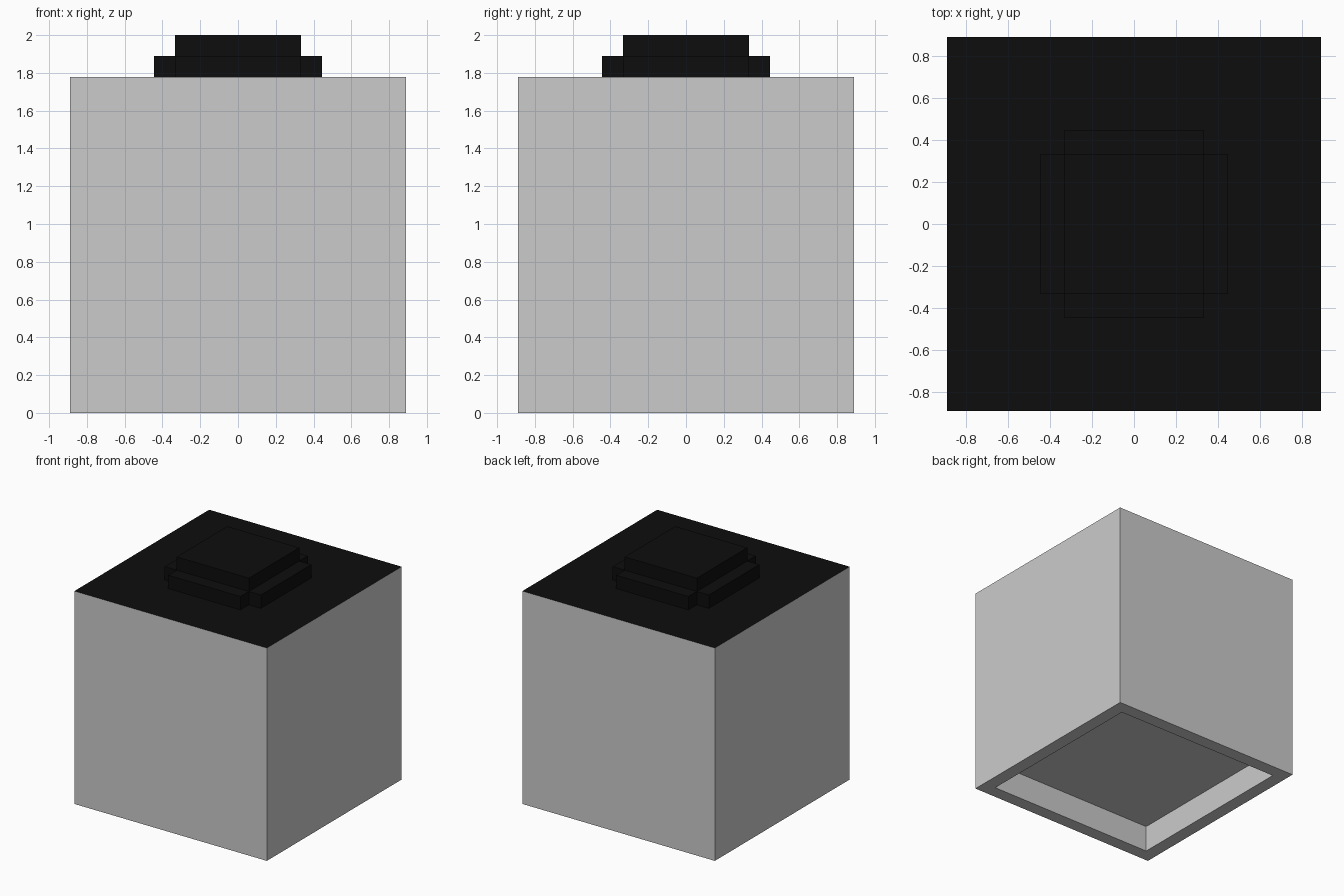
import bpy, bmesh
from mathutils import Vector

if "Cube" in bpy.data.objects:
    bpy.data.objects.remove(bpy.data.objects["Cube"])

U = 2 / 18  # modelling grid: the model is 18 units tall

black = bpy.data.materials.new("black")
black.diffuse_color = (0.004, 0.004, 0.004, 1)
black.use_nodes = True
black.node_tree.nodes["Principled BSDF"].inputs["Base Color"].default_value = black.diffuse_color
grey = bpy.data.materials.new("grey")


def finish(name, bm, mats):
    bmesh.ops.recalc_face_normals(bm, faces=bm.faces)
    mesh = bpy.data.meshes.new(name)
    bm.to_mesh(mesh)
    bm.free()
    for m in mats:
        mesh.materials.append(m)
    obj = bpy.data.objects.new(name, mesh)
    bpy.context.collection.objects.link(obj)


def prism(profile, z0, z1):
    """Extrude a flat outline (in grid units) from z0 to z1."""
    bm = bmesh.new()
    face = bm.faces.new([bm.verts.new((x * U, y * U, z0 * U)) for x, y in profile])
    ext = bmesh.ops.extrude_face_region(bm, geom=[face], use_keep_orig=True)
    verts = [g for g in ext["geom"] if isinstance(g, bmesh.types.BMVert)]
    bmesh.ops.translate(bm, verts=verts, vec=(0, 0, (z1 - z0) * U))
    bmesh.ops.recalc_face_normals(bm, faces=bm.faces)
    return bm


def square(r):
    return [(-r, -r), (r, -r), (r, r), (-r, r)]


# Body: cube with a black top and a shallow recess underneath
bm = prism(square(8), 0, 16)
top = max(bm.faces, key=lambda f: f.calc_center_median().z)
top.material_index = 1
bottom = min(bm.faces, key=lambda f: f.calc_center_median().z)
bmesh.ops.inset_region(bm, faces=[bottom], thickness=U, use_even_offset=True)
recess = bmesh.ops.extrude_discrete_faces(bm, faces=[bottom])["faces"][0]
bmesh.ops.translate(bm, verts=recess.verts[:], vec=Vector((0, 0, 2 * U)))
finish("body", bm, [grey, black])

# Cap base: square with notched corners
a, b = 4, 3
quarter = [(a, -b), (a, b), (b, b)]
cross = []
for _ in range(4):
    cross += quarter
    quarter = [(-y, x) for x, y in quarter]
finish("cap_base", prism(cross, 16, 17), [black])

# Cap top: smaller square block
finish("cap_top", prism(square(3), 17, 18), [black])
